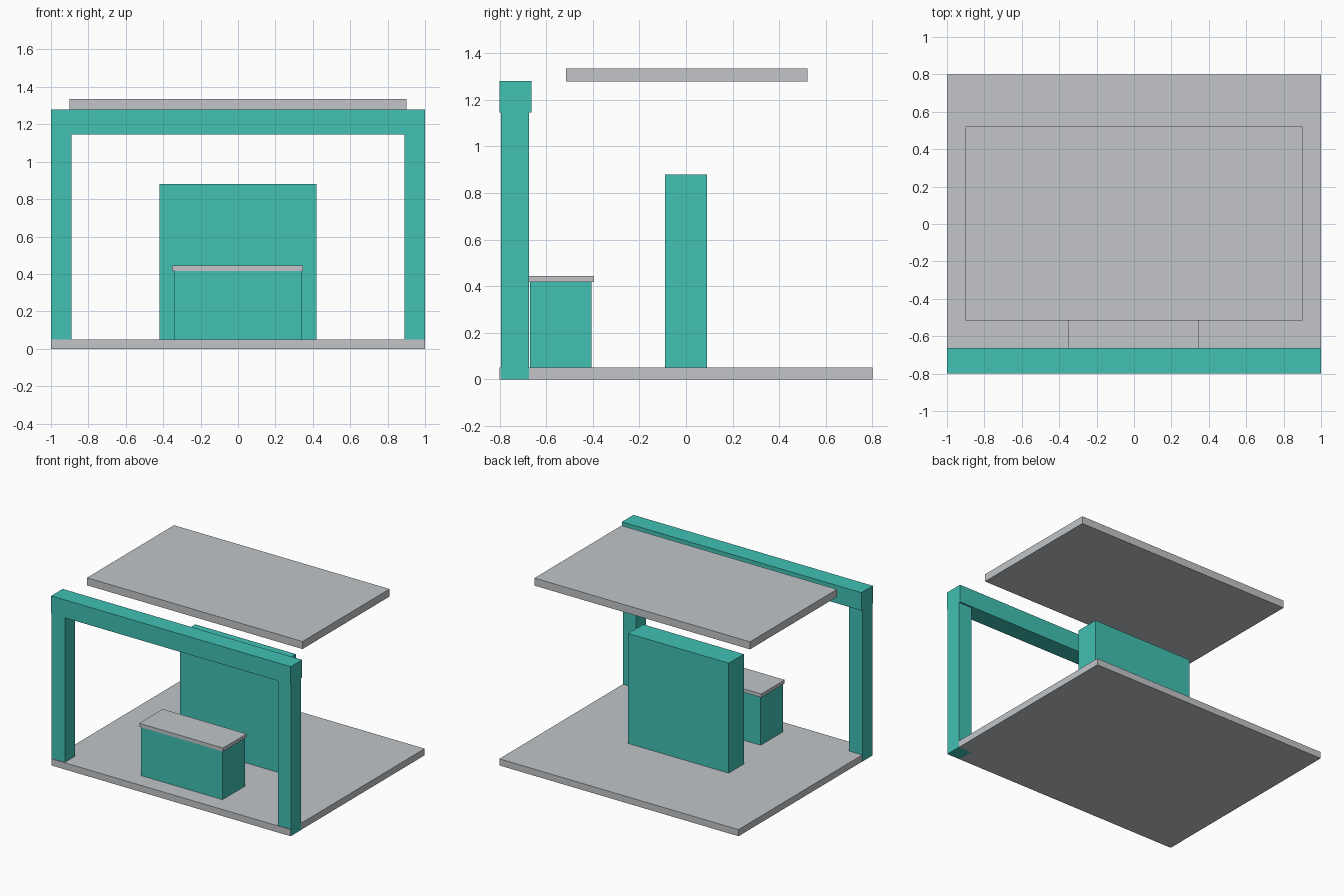
import bpy

if "Cube" in bpy.data.objects:
    bpy.data.objects.remove(bpy.data.objects["Cube"])


def material(name, rgb):
    m = bpy.data.materials.new(name)
    m.diffuse_color = (*rgb, 1.0)
    m.use_nodes = True
    m.node_tree.nodes["Principled BSDF"].inputs["Base Color"].default_value = m.diffuse_color
    return m


teal = material("teal", (0.053, 0.533, 0.456))
grey = material("light_grey", (0.539, 0.558, 0.578))


def box(name, x, y, z, mat):
    """Box from (min, max) extents on each axis."""
    bpy.ops.mesh.primitive_cube_add(size=1, location=[sum(a) / 2 for a in (x, y, z)])
    ob = bpy.context.object
    ob.name = name
    ob.scale = [a[1] - a[0] for a in (x, y, z)]
    bpy.ops.object.transform_apply(location=False, rotation=False, scale=True)
    ob.data.materials.append(mat)
    return ob


# Floor slab
box("floor", (-0.999, 0.999), (-0.80, 0.80), (0, 0.05), grey)

# Entrance frame: two posts and a lintel beam
for side, x in (("left", (-1.0, -0.89)), ("right", (0.89, 1.0))):
    box(side + "_post", x, (-0.795, -0.675), (0, 1.15), teal)
box("front_beam", (-1.0, 1.0), (-0.80, -0.663), (1.145, 1.28), teal)

# Floating canopy
box("canopy", (-0.90, 0.90), (-0.516, 0.522), (1.278, 1.335), grey)

# Central display wall
box("display_wall", (-0.42, 0.42), (-0.09, 0.09), (0.01, 0.88), teal)

# Reception counter with its worktop
box("counter_body", (-0.34, 0.34), (-0.67, -0.405), (0.01, 0.42), teal)
box("counter_top", (-0.352, 0.348), (-0.675, -0.395), (0.417, 0.444), grey)
